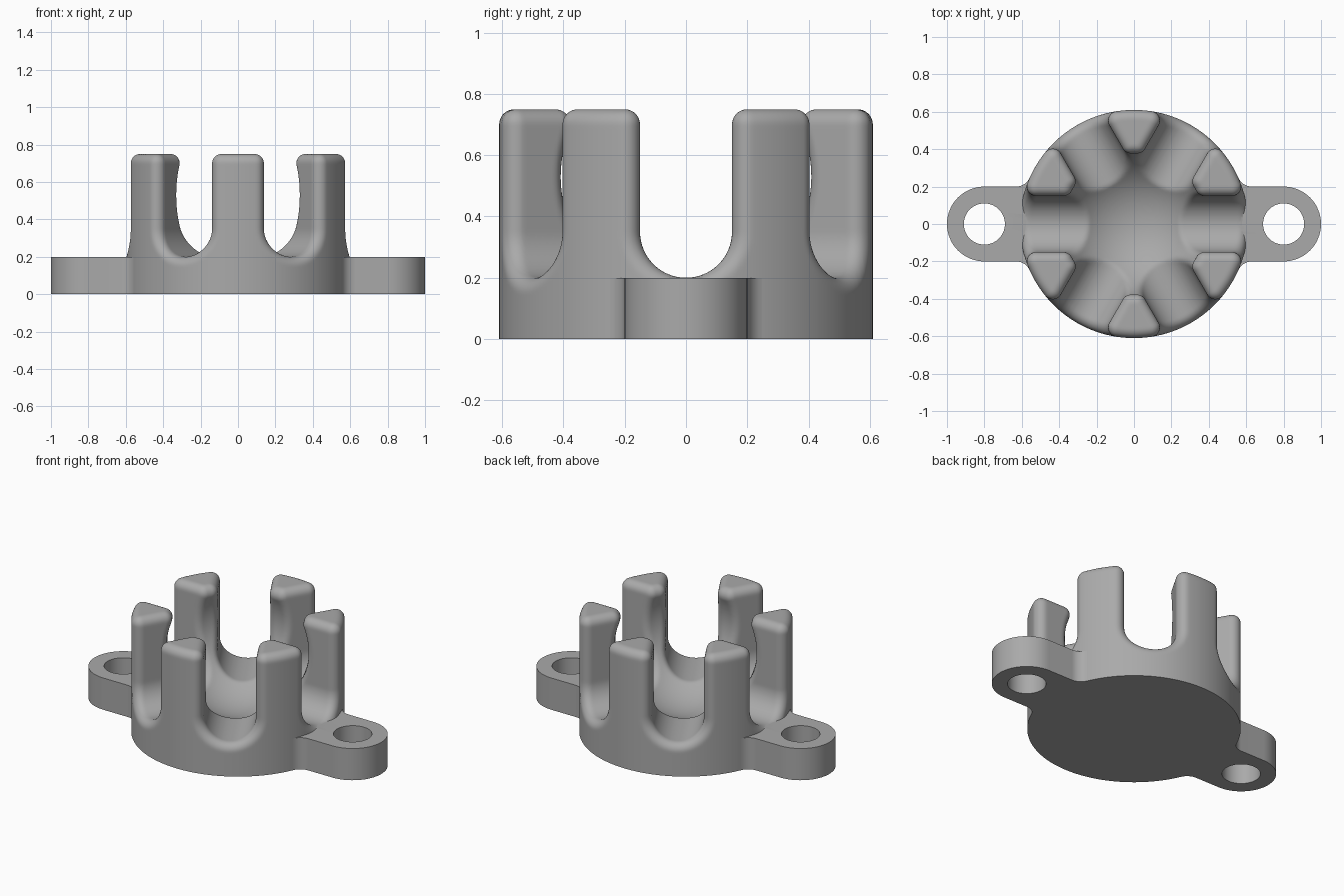
import bpy, bmesh, math
from math import sin, cos, pi, sqrt, radians
from mathutils.bvhtree import BVHTree

if "Cube" in bpy.data.objects:
    bpy.data.objects.remove(bpy.data.objects["Cube"])

R, H, F = 0.61, 0.75, 0.05          # body radius, height, fillet radius
SLOT, SLOT_Z = 0.15, 0.35           # slot half width, height of its round bottom centre
BALL, BALL_Z = 0.41, 0.53           # spherical seat
EAR_X, EAR_R, EAR_H, EAR_F = 0.8, 0.2, 0.2, 0.08
HOLE_R, LOW = 0.11, -0.15           # bolt hole radius, depth trimmed off below the base

grey = bpy.data.materials.new("plain grey")
grey.diffuse_color = (0.4, 0.4, 0.4, 1)
grey.use_nodes = True
grey.node_tree.nodes["Principled BSDF"].inputs["Base Color"].default_value = grey.diffuse_color


def loft(name, rings):
    """Skin closed rings of equal size and cap both ends."""
    n = len(rings[0])
    me = bpy.data.meshes.new(name)
    bm = bmesh.new()
    vs = [[bm.verts.new(v) for v in r] for r in rings]
    for a, b in zip(vs, vs[1:]):
        for i in range(n):
            j = (i + 1) % n
            bm.faces.new((a[i], a[j], b[j], b[i]))
    bm.faces.new(vs[0])
    bm.faces.new(vs[-1])
    bmesh.ops.recalc_face_normals(bm, faces=bm.faces)
    bm.to_mesh(me)
    bm.free()
    me.materials.append(grey)
    ob = bpy.data.objects.new(name, me)
    bpy.context.collection.objects.link(ob)
    return ob


def lathe(name, profile, n=192, x0=0):
    return loft(name, [[(x0 + r * cos(2 * pi * i / n), r * sin(2 * pi * i / n), z)
                        for i in range(n)] for r, z in profile])


def apply(ob, mod):
    bpy.context.view_layer.objects.active = ob
    bpy.ops.object.modifier_apply(modifier=mod.name)


def combine(ob, other, op):
    m = ob.modifiers.new(op, 'BOOLEAN')
    m.object, m.operation, m.solver = other, op, 'EXACT'
    apply(ob, m)
    bpy.data.objects.remove(other)


def body(name, inset):
    """Sharp-edged crown with six fingers, all walls moved inward by inset."""
    ob = lathe(name, [(R - inset, LOW - 0.1 + inset), (R - inset, H - inset)])
    r = BALL + inset
    ball = [(r * sin(radians(a)), BALL_Z - r * cos(radians(a))) for a in range(1, 180, 2)]
    combine(ob, lathe("seat_cutter", ball), 'DIFFERENCE')
    w = SLOT + inset
    arc = [pi * i / 48 for i in range(49)]
    section = [(w, H + 0.3)] + [(w * cos(a), SLOT_Z - w * sin(a)) for a in arc] + [(-w, H + 0.3)]
    for k in range(3):
        c, s = cos(k * pi / 3), sin(k * pi / 3)
        slot = loft("slot_cutter", [[(x * c - y * s, x * s + y * c, z) for y, z in section]
                                    for x in (-1, 1)])
        combine(ob, slot, 'DIFFERENCE')
    return ob


# Crown: fine even mesh, then every edge rounded at distance F from the inset core
holder = body("holder_body", 0)
core = body("rounding_core", F)
bm = bmesh.new()
bm.from_mesh(core.data)
bmesh.ops.triangulate(bm, faces=bm.faces)
tree = BVHTree.FromBMesh(bm)
bm.free()
bpy.data.objects.remove(core)

m = holder.modifiers.new("remesh", 'REMESH')
m.mode, m.voxel_size = 'VOXEL', 0.0115
apply(holder, m)
for v in holder.data.vertices:
    near = tree.find_nearest(v.co)[0]
    v.co = near + (v.co - near).normalized() * F

# Mounting ears with filleted necks and bolt holes
cx = sqrt((R + EAR_F) ** 2 - (EAR_R + EAR_F) ** 2)
end = math.atan2(-(EAR_R + EAR_F), -cx)
upper = [(EAR_X + EAR_R * cos(a), EAR_R * sin(a)) for a in [pi / 2 * i / 16 for i in range(17)]]
for i in range(9):
    a = -pi / 2 + (end + pi / 2) * i / 8
    upper.append((cx + EAR_F * cos(a), EAR_R + EAR_F + EAR_F * sin(a)))
upper += [(0.53, 0.225), (0.565, 0.15)]
outline = upper + [(x, -y) for x, y in reversed(upper[1:])]
for side in (1, -1):
    ear = loft("mounting_ear", [[(side * x, y, z) for x, y in outline] for z in (LOW, EAR_H)])
    hole = lathe("hole_cutter", [(HOLE_R, LOW - 0.1), (HOLE_R, EAR_H + 0.1)], 64, side * EAR_X)
    combine(ear, hole, 'DIFFERENCE')
    combine(holder, ear, 'UNION')

# Trim everything flat at the base
box = loft("base_cutter", [[(-2, -2, z), (2, -2, z), (2, 2, z), (-2, 2, z)] for z in (-1, 0)])
combine(holder, box, 'DIFFERENCE')

# Single colour, smooth shading with crisp edges
holder.data.materials.clear()
holder.data.materials.append(grey)
bpy.ops.object.select_all(action='DESELECT')
holder.select_set(True)
bpy.context.view_layer.objects.active = holder
bpy.ops.object.shade_smooth_by_angle(angle=radians(35))
